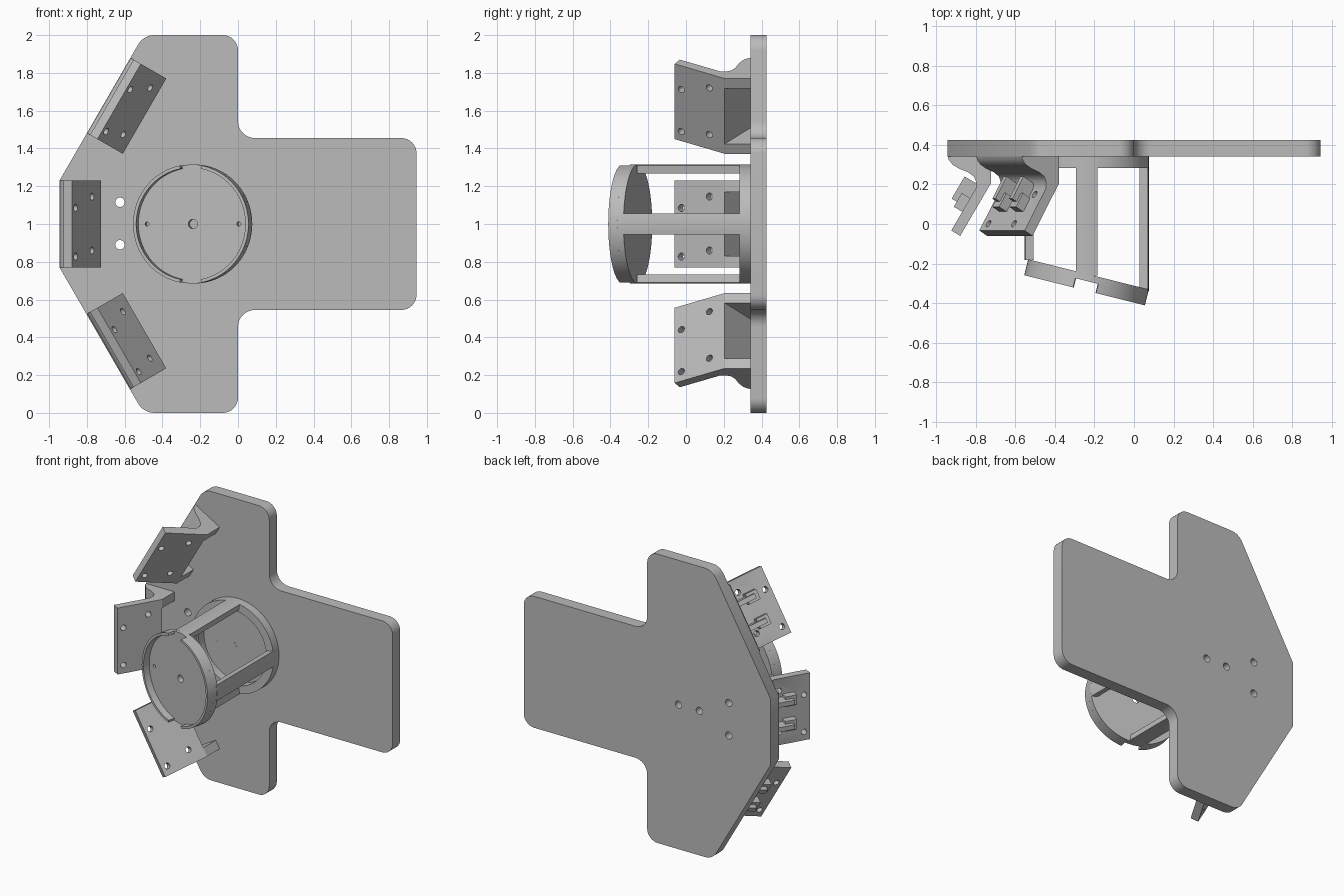
import bpy, bmesh, math
from mathutils import Vector

cube = bpy.data.objects.get("Cube")
if cube:
    bpy.data.objects.remove(cube, do_unlink=True)

grey = bpy.data.materials.new("plain_grey")
grey.use_nodes = True
grey.diffuse_color = (0.5, 0.5, 0.5, 1)
grey.node_tree.nodes["Principled BSDF"].inputs["Base Color"].default_value = (0.5, 0.5, 0.5, 1)

X, Y, Z = Vector((1, 0, 0)), Vector((0, 1, 0)), Vector((0, 0, 1))
FRONT = (Vector((0, 0, 0)), X, Z, Y)   # origin, two profile axes, extrusion axis


def prism(name, pts, lo, hi, frame=FRONT):
    """Extrude a 2D profile between two depths in the given frame."""
    o, a, b, c = frame
    bm = bmesh.new()
    ends = [[bm.verts.new(o + a * u + b * v + c * d) for u, v in pts] for d in (lo, hi)]
    bm.faces.new(ends[0])
    bm.faces.new(ends[1])
    for i in range(len(pts)):
        j = (i + 1) % len(pts)
        bm.faces.new((ends[0][i], ends[0][j], ends[1][j], ends[1][i]))
    bmesh.ops.recalc_face_normals(bm, faces=bm.faces)
    me = bpy.data.meshes.new(name)
    bm.to_mesh(me)
    bm.free()
    me.materials.append(grey)
    ob = bpy.data.objects.new(name, me)
    bpy.context.collection.objects.link(ob)
    return ob


def activate(ob):
    bpy.ops.object.select_all(action='DESELECT')
    ob.select_set(True)
    bpy.context.view_layer.objects.active = ob


def cut(ob, cutters):
    """Subtract cutters from the object and remove them."""
    for c in cutters:
        c.hide_render = True
        mod = ob.modifiers.new("hole", 'BOOLEAN')
        mod.operation, mod.solver, mod.object = 'DIFFERENCE', 'EXACT', c
        activate(ob)
        bpy.ops.object.modifier_apply(modifier=mod.name)
        bpy.data.objects.remove(c, do_unlink=True)


def arc(cx, cy, r, a0, a1, n):
    return [(cx + r * math.cos(math.radians(a0 + (a1 - a0) * i / n)),
             cy + r * math.sin(math.radians(a0 + (a1 - a0) * i / n))) for i in range(n + 1)]


def circle(cx, cy, r, n=64):
    return arc(cx, cy, r, 0, 360, n)[:-1]


def sector(cx, cy, r0, r1, a0, a1, n):
    return arc(cx, cy, r1, a0, a1, n) + arc(cx, cy, r0, a1, a0, n)


def rounded(corners, n=8):
    """Round each (x, y, radius) corner of an outline."""
    out = []
    for i, (x, y, r) in enumerate(corners):
        p = Vector((x, y))
        if r == 0:
            out.append((x, y))
            continue
        d0 = (Vector(corners[i - 1][:2]) - p).normalized()
        d1 = (Vector(corners[(i + 1) % len(corners)][:2]) - p).normalized()
        half = d0.angle(d1) / 2
        mid = p + (d0 + d1).normalized() * r / math.sin(half)
        s = p + d0 * r / math.tan(half) - mid
        e = p + d1 * r / math.tan(half) - mid
        for k in range(n + 1):
            v = s.slerp(e, k / n)
            out.append(tuple(mid + v.normalized() * r))
    return out


# Back plate: lower half outline mirrored about z = 1
lower = [(-0.945, 0.77, 0), (-0.5, 0, 0.1), (0, 0, 0.08), (0, 0.545, 0.09), (0.945, 0.545, 0.08)]
upper = [(x, 2 - z, r) for x, z, r in reversed(lower)]
plate = prism("back_plate", rounded(lower + upper), 0.342, 0.425)
cut(plate, [prism("hole_cutter", circle(x, z, 0.025, 20), 0.2, 0.5)
            for x, z in [(-0.625, 1.115), (-0.625, 0.89), (-0.24, 1), (-0.4, 1)]])

# Drum: base ring and four posts
CX, CZ, R = -0.24, 1.0, 0.315
base = prism("drum_base_ring", circle(CX, CZ, R), 0.283, 0.345)
cut(base, [prism("hole_cutter", circle(CX, CZ, 0.26), 0.2, 0.343)])
posts = []
for name, ang in [("left", 0), ("top", 90), ("right", 180), ("bottom", 270)]:
    end = -0.26 - 0.25 * R * math.cos(math.radians(ang))
    posts.append(prism(name + "_post", sector(CX, CZ, 0.272, R, ang - 10, ang + 10, 6), end, 0.29))

# Tilted cap: disc with a notched rim
tilt = math.radians(14)
across = Vector((math.cos(tilt), -math.sin(tilt), 0))
out = Vector((-math.sin(tilt), -math.cos(tilt), 0))
cap_frame = (Vector((-0.23, -0.255, CZ)), across, Z, out)
cap = prism("cap_disc", circle(0, 0, R), 0, 0.035, cap_frame)
cut(cap, [prism("hole_cutter", circle(x, 0, r, 20), -0.1, 0.1, cap_frame)
          for x, r in [(0, 0.025), (-0.25, 0.011), (0.25, 0.011)]])
rims = [prism(side + "_cap_rim", sector(0, 0, 0.298, R, a - 79, a + 79, 30), 0.034, 0.083, cap_frame)
        for side, a in [("left", 0), ("right", 180)]]

# Brackets: bent arm, end gussets and clips, in three directions
ARM = [(0, 0.205), (0.155, -0.06), (0.2, -0.033), (0.076, 0.18), (0.075, 0.215), (0.085, 0.24),
       (0.115, 0.262), (0.16, 0.28), (0.195, 0.302), (0.213, 0.325), (0.218, 0.345), (0.175, 0.345)]
GUSSET = [(0, 0.205), (0.175, 0.345), (0, 0.345)]
brackets = []


def bracket(side, x, z, ang):
    a = math.radians(ang)
    u = Vector((-math.cos(a), 0, math.sin(a)))      # outward
    t = Vector((math.sin(a), 0, math.cos(a)))       # along the plate edge
    o = Vector((x, 0, z))
    frame = (o, u, Y, t)
    arm = prism(side + "_bracket_arm", ARM, -0.23, 0.23, frame)
    along = (u * -0.505 + Y * 0.863)                # up the arm from its tip
    normal = (u * 0.863 + Y * 0.505)                # off the arm's outer face
    tip = o + u * 0.2 + Y * -0.033
    face = (tip, along, t, normal)
    cut(arm, [prism("hole_cutter", circle(s, w, 0.019, 16), -0.12, 0.05, face)
              for s, w in [(0.04, 0.085), (0.04, -0.172), (0.212, 0.145), (0.212, -0.14)]])
    brackets.append(arm)
    for end, w in [("upper", 0.2), ("lower", -0.2)]:
        prism(f"{side}_{end}_gusset", GUSSET, w - 0.03, w + 0.03, frame)
    for end, w in [("upper", 0.085), ("lower", -0.085)]:
        for part, s0, s1, half, h in [("base", 0.11, 0.19, 0.035, 0.05), ("hook", 0.14, 0.27, 0.016, 0.08)]:
            prism(f"{side}_{end}_clip_{part}",
                  [(s0, w - half), (s1, w - half), (s1, w + half), (s0, w + half)], -0.02, h, face)


bracket("middle", -0.725, 1.0, 0)
bracket("top", -0.495, 1.571, 30)
bracket("bottom", -0.495, 0.435, -30)

# Smooth the curved walls, keep edges sharp
for ob in [plate, base, cap] + posts + rims + brackets:
    activate(ob)
    bpy.ops.object.shade_smooth_by_angle(angle=math.radians(35))
